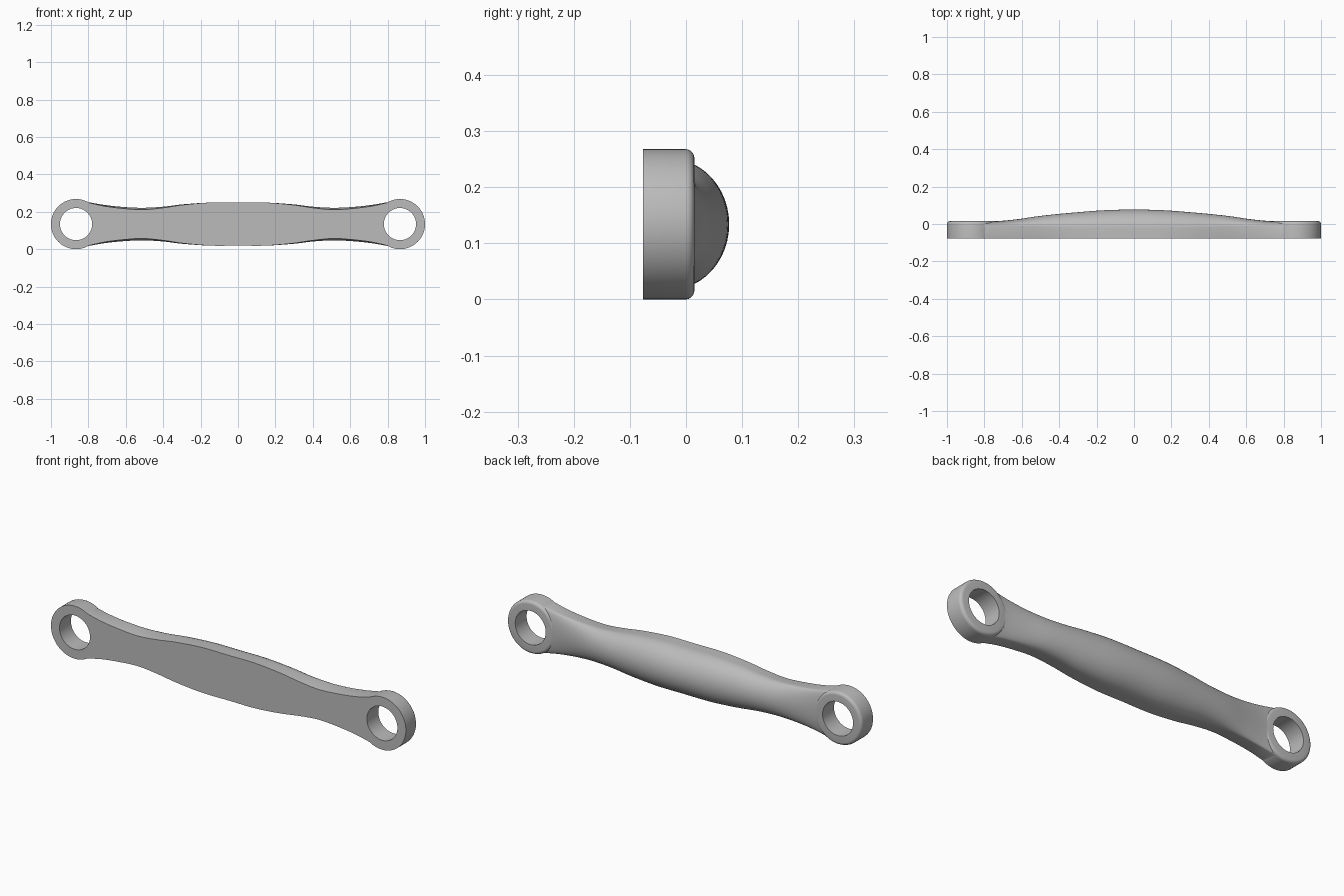
import bpy, bmesh, math
from mathutils import Matrix

cube = bpy.data.objects.get("Cube")
if cube:
    bpy.data.objects.remove(cube, do_unlink=True)

MID_Z, FRONT, BACK = 0.134, -0.077, 0.015
EYE_X, EYE_R, HOLE_R = 0.866, 0.134, 0.086

grey = bpy.data.materials.new("Satin grey")
grey.use_nodes = True
colour = (0.5, 0.5, 0.5, 1)
grey.diffuse_color = colour
grey.node_tree.nodes["Principled BSDF"].inputs["Base Color"].default_value = colour

# Profiles along the half length: x, front half height, side half height, shoulder y, crown y
STATIONS = [
    (0.00, 0.115, 0.115, -0.025, 0.077),
    (0.15, 0.115, 0.115, -0.024, 0.074),
    (0.30, 0.102, 0.105, -0.022, 0.063),
    (0.40, 0.087, 0.093, -0.019, 0.054),
    (0.51, 0.077, 0.087, -0.015, 0.042),
    (0.62, 0.084, 0.092, -0.011, 0.026),
    (0.72, 0.097, 0.103, -0.007, 0.016),
    (0.80, 0.115, 0.117, -0.003, 0.014),
    (0.87, 0.128, 0.128, 0.000, 0.014),
]


def profile(x):
    """Smoothly interpolate the stations, mirrored about the middle."""
    x = abs(x)
    i = max(k for k in range(len(STATIONS) - 1) if STATIONS[k][0] <= x)
    a, b = STATIONS[i], STATIONS[i + 1]
    h = b[0] - a[0]
    t = (x - a[0]) / h

    def slope(k, c):
        if k == 0:
            return 0
        p, q = STATIONS[k - 1], STATIONS[min(k + 1, len(STATIONS) - 1)]
        return (q[c] - p[c]) / (q[0] - p[0])

    return [(2*t**3 - 3*t*t + 1) * a[c] + (t**3 - 2*t*t + t) * h * slope(i, c)
            + (3*t*t - 2*t**3) * b[c] + (t**3 - t*t) * h * slope(i + 1, c)
            for c in range(1, 5)]


def finish(bm, name):
    bmesh.ops.recalc_face_normals(bm, faces=bm.faces)
    mesh = bpy.data.meshes.new(name)
    bm.to_mesh(mesh)
    bm.free()
    mesh.materials.append(grey)
    obj = bpy.data.objects.new(name, mesh)
    bpy.context.collection.objects.link(obj)
    return obj


def disc(name, x, radius, y0, y1, fillet=0):
    """Cylinder along y, with an optional rounded back rim."""
    bm = bmesh.new()
    place = Matrix.Translation((x, (y0 + y1) / 2, MID_Z)) @ Matrix.Rotation(math.pi / 2, 4, "X")
    bmesh.ops.create_cone(bm, cap_ends=True, segments=96, radius1=radius,
                          radius2=radius, depth=y1 - y0, matrix=place)
    if fillet:
        rim = [e for e in bm.edges if all(v.co.y > y1 - 0.001 for v in e.verts)]
        bmesh.ops.bevel(bm, geom=rim, offset=fillet, segments=5, profile=0.5, affect="EDGES")
    return finish(bm, name)


def combine(target, tool, operation):
    mod = target.modifiers.new(operation.title(), "BOOLEAN")
    mod.operation, mod.solver, mod.object = operation, "EXACT", tool
    bpy.context.view_layer.objects.active = target
    bpy.ops.object.modifier_apply(modifier=mod.name)
    bpy.data.objects.remove(tool, do_unlink=True)


# Handle body: flat front, near-straight sides and a crowned back
bm = bmesh.new()
COUNT, ARC = 72, 24
rings = []
for s in range(COUNT + 1):
    x = EYE_X * (2 * s / COUNT - 1)
    front, side, shoulder, crown = profile(x)
    points = [(FRONT, -front)]
    for k in range(ARC + 1):
        a = math.pi * k / ARC
        points.append((shoulder + (crown - shoulder) * math.sin(a), -side * math.cos(a)))
    points.append((FRONT, front))
    rings.append([bm.verts.new((x, y, MID_Z + z)) for y, z in points])
for r, q in zip(rings, rings[1:]):
    for k in range(len(r)):
        n = (k + 1) % len(r)
        bm.faces.new((r[k], r[n], q[n], q[k]))
bm.faces.new(rings[0])
bm.faces.new(rings[-1])
handle = finish(bm, "pull_handle")

# Round eyes with through holes at both ends
for sign in (-1, 1):
    combine(handle, disc("eye", sign * EYE_X, EYE_R, FRONT, BACK, 0.016), "UNION")
for sign in (-1, 1):
    combine(handle, disc("hole", sign * EYE_X, HOLE_R, -0.2, 0.2), "DIFFERENCE")

# Smooth shading with crisp front and hole edges
bpy.ops.object.select_all(action="DESELECT")
handle.select_set(True)
bpy.context.view_layer.objects.active = handle
bpy.ops.object.shade_smooth_by_angle(angle=math.radians(35))
